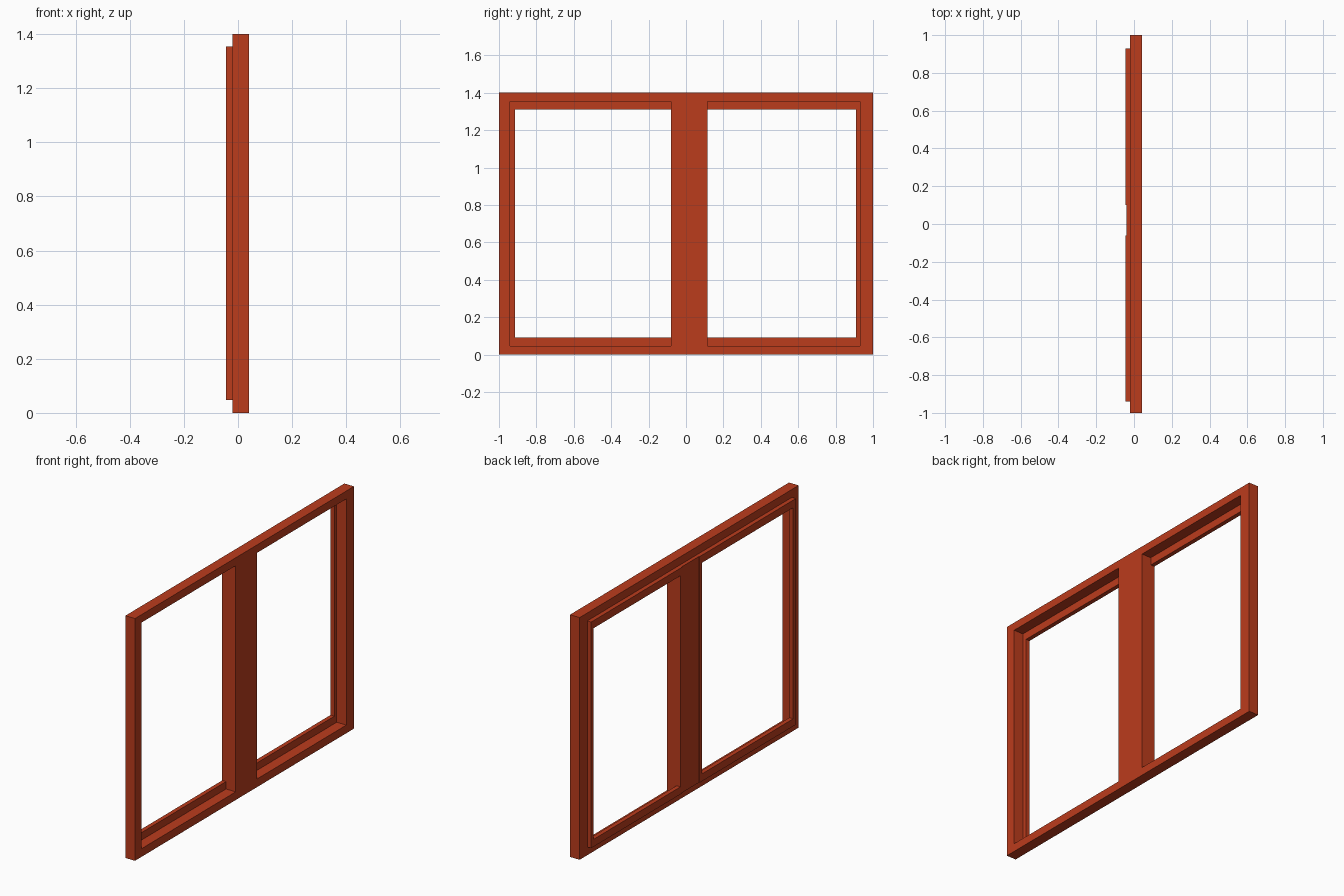
import bpy, bmesh

if "Cube" in bpy.data.objects:
    bpy.data.objects.remove(bpy.data.objects["Cube"])

paint = bpy.data.materials.new("red_paint")
paint.diffuse_color = (0.5, 0.045, 0.012, 1)
paint.use_nodes = True
paint.node_tree.nodes["Principled BSDF"].inputs["Base Color"].default_value = paint.diffuse_color


def panel(name, ys, zs, holes, x0, x1):
    """Flat grid in the YZ plane with some cells left open, thickened from x0 to x1."""
    bm = bmesh.new()
    grid = [[bm.verts.new((x0, y, z)) for z in zs] for y in ys]
    for i in range(len(ys) - 1):
        for j in range(len(zs) - 1):
            if (i, j) not in holes:
                bm.faces.new((grid[i][j], grid[i][j + 1],
                              grid[i + 1][j + 1], grid[i + 1][j]))
    ext = bmesh.ops.extrude_face_region(bm, geom=bm.faces[:], use_keep_orig=True)
    moved = [g for g in ext["geom"] if isinstance(g, bmesh.types.BMVert)]
    bmesh.ops.translate(bm, verts=moved, vec=(x1 - x0, 0, 0))
    bmesh.ops.recalc_face_normals(bm, faces=bm.faces[:])
    mesh = bpy.data.meshes.new(name)
    bm.to_mesh(mesh)
    bm.free()
    mesh.materials.append(paint)
    obj = bpy.data.objects.new(name, mesh)
    bpy.context.collection.objects.link(obj)
    return obj


# Outer frame with its central post, two openings
panel("outer_frame", [-1, -0.94, -0.08, 0.115, 0.93, 1], [0, 0.047, 1.354, 1.4],
      {(1, 1), (3, 1)}, -0.02, 0.0415)

# Rear half of the central post, between the sashes
panel("post_back", [-0.08, 0.115], [0.047, 1.354], set(), -0.041, -0.02)

# Thin sashes set at the back of each opening
for name, ys in (("left_sash", [-0.94, -0.915, -0.08, -0.06]),
                 ("right_sash", [0.10, 0.115, 0.91, 0.93])):
    panel(name, ys, [0.047, 0.09, 1.31, 1.354], {(1, 1)}, -0.045, -0.02)
